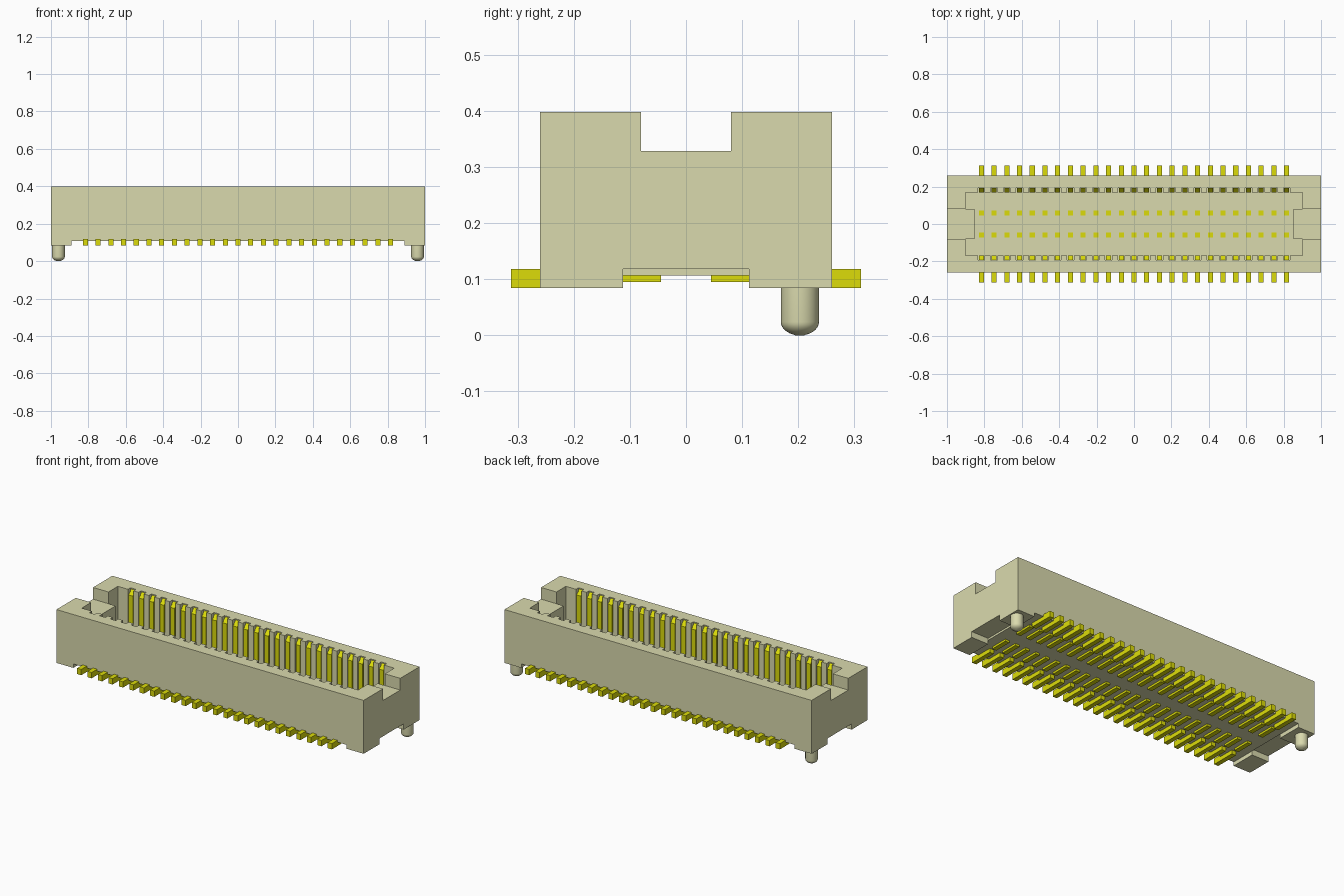
import bpy, bmesh, math
from mathutils import Matrix, Vector

if "Cube" in bpy.data.objects:
    bpy.data.objects.remove(bpy.data.objects["Cube"], do_unlink=True)


def material(name, rgb):
    m = bpy.data.materials.new(name)
    m.use_nodes = True
    m.diffuse_color = (*rgb, 1)
    bsdf = m.node_tree.nodes["Principled BSDF"]
    bsdf.inputs["Base Color"].default_value = (*rgb, 1)
    bsdf.inputs["Roughness"].default_value = 0.6
    return m


BEIGE = material("beige plastic", (0.70, 0.70, 0.42))
YELLOW = material("yellow metal", (0.72, 0.72, 0.003))

COUNT, PITCH = 25, 0.068
PIN_X = [(i - (COUNT - 1) / 2) * PITCH for i in range(COUNT)]
PIN_W = 0.027      # width of a contact
SLOT_W = 0.036     # width of its groove in the wall
FLOOR = 0.165      # bottom of the socket
TOP = 0.398


def box(bm, x0, x1, y0, y1, z0, z1):
    mat = Matrix.Translation(((x0 + x1) / 2, (y0 + y1) / 2, (z0 + z1) / 2))
    mat = mat @ Matrix.Diagonal((abs(x1 - x0), abs(y1 - y0), abs(z1 - z0), 1))
    bmesh.ops.create_cube(bm, size=1, matrix=mat)


def prism(bm, points, offset):
    """Extrude a closed 3D outline along an offset."""
    face = bm.faces.new([bm.verts.new(p) for p in points])
    ext = bmesh.ops.extrude_face_region(bm, geom=[face], use_keep_orig=True)
    verts = [g for g in ext["geom"] if isinstance(g, bmesh.types.BMVert)]
    bmesh.ops.translate(bm, vec=Vector(offset), verts=verts)


def finish(bm, name, mat):
    bmesh.ops.recalc_face_normals(bm, faces=bm.faces)
    me = bpy.data.meshes.new(name)
    bm.to_mesh(me)
    bm.free()
    me.materials.append(mat)
    ob = bpy.data.objects.new(name, me)
    bpy.context.collection.objects.link(ob)
    return ob


def cut(target, bm):
    """Subtract a bmesh from the target and bake the result."""
    cutter = finish(bm, "cutter", BEIGE)
    cutter.hide_render = True
    mod = target.modifiers.new("cut", 'BOOLEAN')
    mod.operation, mod.solver, mod.object = 'DIFFERENCE', 'EXACT', cutter
    dg = bpy.context.evaluated_depsgraph_get()
    me = bpy.data.meshes.new_from_object(target.evaluated_get(dg))
    target.modifiers.clear()
    target.data = me
    bpy.data.objects.remove(cutter, do_unlink=True)


# Housing block
bm = bmesh.new()
box(bm, -1, 1, -0.26, 0.26, 0.084, TOP)
housing = finish(bm, "housing", BEIGE)

# Socket with a groove for each contact and a tongue at either end
wall, groove, end, tongue, half = 0.168, 0.192, 0.90, 0.853, 0.08
back = [(-tongue, half), (-end, half), (-end, wall)]
for x in PIN_X:
    a, b = x - SLOT_W / 2, x + SLOT_W / 2
    back += [(a, wall), (a, groove), (b, groove), (b, wall)]
back += [(end, wall), (end, half), (tongue, half)]
outline = back + [(x, -y) for x, y in reversed(back)]
bm = bmesh.new()
prism(bm, [(x, y, FLOOR) for x, y in outline], (0, 0, 0.4))
cut(housing, bm)

# Notches in the end walls, lowering the tongues to the same level
bm = bmesh.new()
for s in (-1, 1):
    box(bm, s * 0.83, s * 1.1, -half - 0.0005, half + 0.0005, 0.329, 0.5)
cut(housing, bm)

# Raised underside between the corner feet
bm = bmesh.new()
box(bm, -0.89, 0.89, -0.4, 0.4, 0.0, 0.107)
cut(housing, bm)
bm = bmesh.new()
for s in (-1, 1):
    box(bm, s * 0.89, s * 1.1, -0.112, 0.112, 0.0, 0.118)
cut(housing, bm)

# Contacts, one object for each kind and row
profile = [(0.195, 0.13), (0.195, 0.392), (0.192, 0.392),
           (0.168, 0.366), (0.168, 0.13)]
for side, row in ((-1, "front"), (1, "back")):
    blades, tails, legs = bmesh.new(), bmesh.new(), bmesh.new()
    for x in PIN_X:
        a, b = x - PIN_W / 2, x + PIN_W / 2
        prism(blades, [(a, side * y, z) for y, z in profile], (PIN_W, 0, 0))
        box(tails, a, b, side * 0.17, side * 0.312, 0.084, 0.118)
        box(legs, a, b, side * 0.045, side * 0.15, 0.095, 0.112)
        box(legs, a, b, side * 0.046, side * 0.071, 0.112, FLOOR + 0.002)
    finish(blades, row + "_contact_blades", YELLOW)
    finish(tails, row + "_solder_tails", YELLOW)
    finish(legs, row + "_inner_legs", YELLOW)

# Round locating posts with domed tips under the back corners
tip = [(0.034 * math.cos(t), 0.024 - 0.024 * math.sin(t))
       for t in (math.radians(12 * i) for i in range(7))]
for s, name in ((-1, "right_post"), (1, "left_post")):
    bm = bmesh.new()
    path = [(0, 0.09), (0.034, 0.09)] + tip + [(0.008, 0), (0, 0)]
    verts = [bm.verts.new((r, 0, z)) for r, z in path]
    edges = [bm.edges.new(p) for p in zip(verts, verts[1:])]
    bmesh.ops.spin(bm, geom=verts + edges, cent=(0, 0, 0), axis=(0, 0, 1),
                   angle=math.tau, steps=32)
    bmesh.ops.remove_doubles(bm, verts=bm.verts, dist=0.0002)
    bmesh.ops.translate(bm, vec=(s * 0.96, 0.203, 0), verts=bm.verts)
    post = finish(bm, name, BEIGE)
    bpy.ops.object.select_all(action='DESELECT')
    post.select_set(True)
    bpy.context.view_layer.objects.active = post
    bpy.ops.object.shade_smooth_by_angle(angle=math.radians(35))
